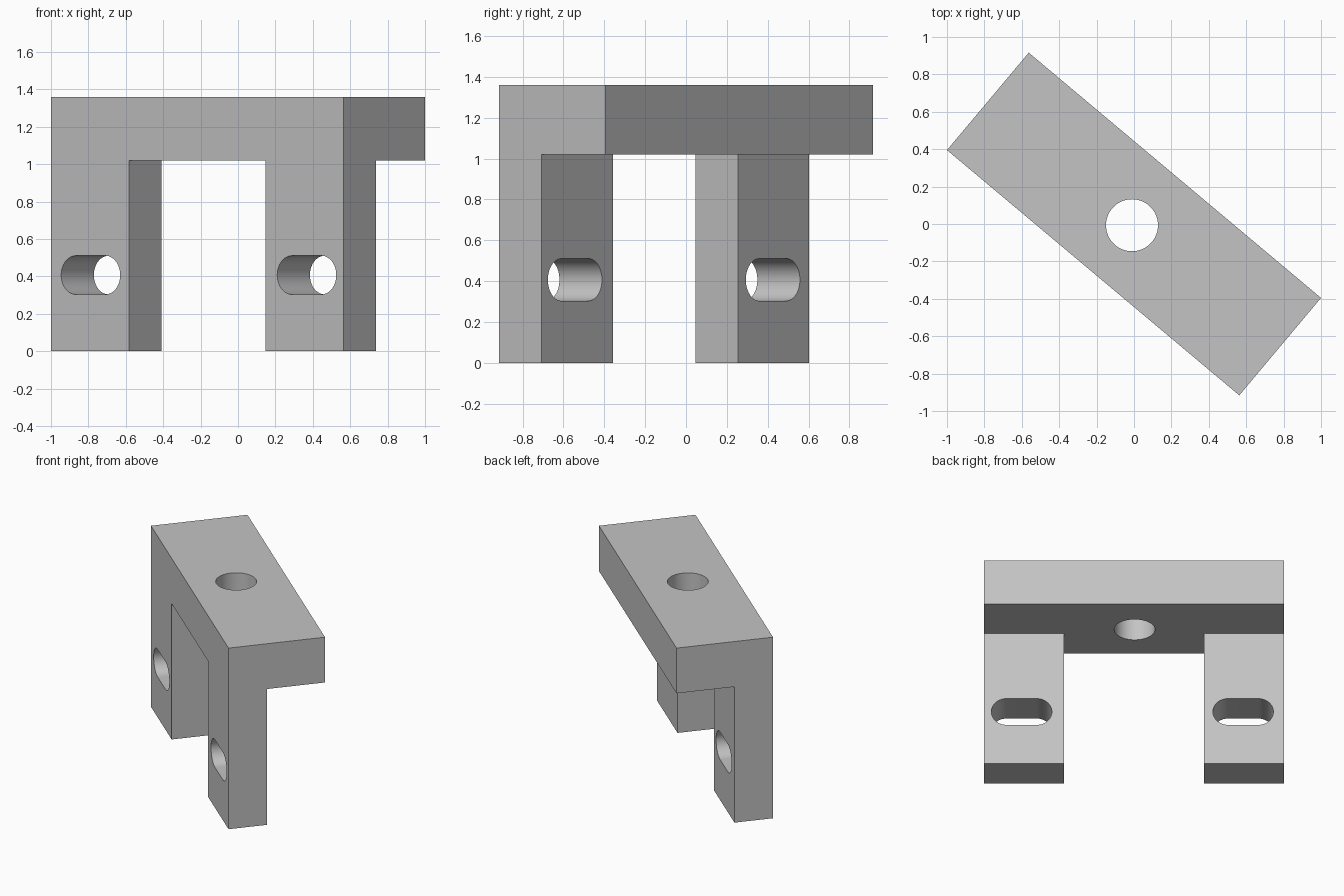
import bpy
import bmesh
from math import cos, sin, pi, radians
from mathutils import Matrix, Vector

old = bpy.data.objects.get("Cube")
if old:
    bpy.data.objects.remove(old, do_unlink=True)

LENGTH, DEPTH, HEIGHT = 2.04, 0.68, 1.36
LEG_WIDTH, LEG_DEPTH, LEG_HEIGHT = 0.544, 0.272, 1.02
FRONT = -DEPTH / 2

metal = bpy.data.materials.new("plain grey")
metal.use_nodes = True
grey = (0.55, 0.55, 0.55, 1)
metal.diffuse_color = grey
metal.node_tree.nodes["Principled BSDF"].inputs["Base Color"].default_value = grey


def prism(name, outline, start, direction):
    """Extrude a flat outline (a list of points) along a direction."""
    bm = bmesh.new()
    face = bm.faces.new([bm.verts.new(Vector(p) + Vector(start)) for p in outline])
    new = bmesh.ops.extrude_face_region(bm, geom=[face])["geom"]
    verts = [g for g in new if isinstance(g, bmesh.types.BMVert)]
    bmesh.ops.translate(bm, verts=verts, vec=direction)
    bmesh.ops.recalc_face_normals(bm, faces=bm.faces)
    mesh = bpy.data.meshes.new(name)
    bm.to_mesh(mesh)
    bm.free()
    mesh.materials.append(metal)
    obj = bpy.data.objects.new(name, mesh)
    bpy.context.collection.objects.link(obj)
    return obj


def slot_outline(length, diameter, steps=32):
    """Rounded slot in the x-z plane."""
    r, shift = diameter / 2, (length - diameter) / 2
    points = []
    for side, begin in ((1, -pi / 2), (-1, pi / 2)):
        for i in range(steps + 1):
            a = begin + pi * i / steps
            points.append((side * shift + r * cos(a), 0, r * sin(a)))
    return points


# Bridge shape: top bar with two legs, seen from the front
end, inner = LENGTH / 2, LENGTH / 2 - LEG_WIDTH
half = [(inner, LEG_HEIGHT), (inner, 0), (end, 0), (end, HEIGHT)]
profile = half + [(-x, z) for x, z in reversed(half)]
bracket = prism("bracket", [(x, FRONT, z) for x, z in profile], (0, 0, 0), (0, DEPTH, 0))

# Space behind the legs, below the overhanging bar
back = FRONT + LEG_DEPTH
rect = [(-2, back, -1), (2, back, -1), (2, back, LEG_HEIGHT), (-2, back, LEG_HEIGHT)]
cutters = [prism("rear_cutter", rect, (0, 0, 0), (0, 1, 0))]

# Slots through the legs
for x in (-0.743, 0.765):
    cutters.append(prism("slot_cutter", slot_outline(0.412, 0.207), (x, -0.6, 0.407), (0, 0.8, 0)))

# Round hole through the top bar
ring = [(0.139 * cos(2 * pi * i / 64), 0.139 * sin(2 * pi * i / 64), 0) for i in range(64)]
cutters.append(prism("hole_cutter", ring, (-0.004, -0.012, 0.8), (0, 0, 0.8)))

for cutter in cutters:
    cutter.hide_render = True
    mod = bracket.modifiers.new("cut", "BOOLEAN")
    mod.operation = "DIFFERENCE"
    mod.solver = "EXACT"
    mod.object = cutter

# Bake the cuts, then turn the bracket to its angle
bpy.context.view_layer.update()
graph = bpy.context.evaluated_depsgraph_get()
baked = bpy.data.meshes.new_from_object(bracket.evaluated_get(graph))
bracket.modifiers.clear()
bracket.data = baked
baked.name = "bracket"
for cutter in cutters:
    bpy.data.objects.remove(cutter, do_unlink=True)
baked.transform(Matrix.Rotation(radians(-40), 4, "Z"))

bpy.ops.object.select_all(action="DESELECT")
bracket.select_set(True)
bpy.context.view_layer.objects.active = bracket
bpy.ops.object.shade_smooth_by_angle(angle=radians(30))
